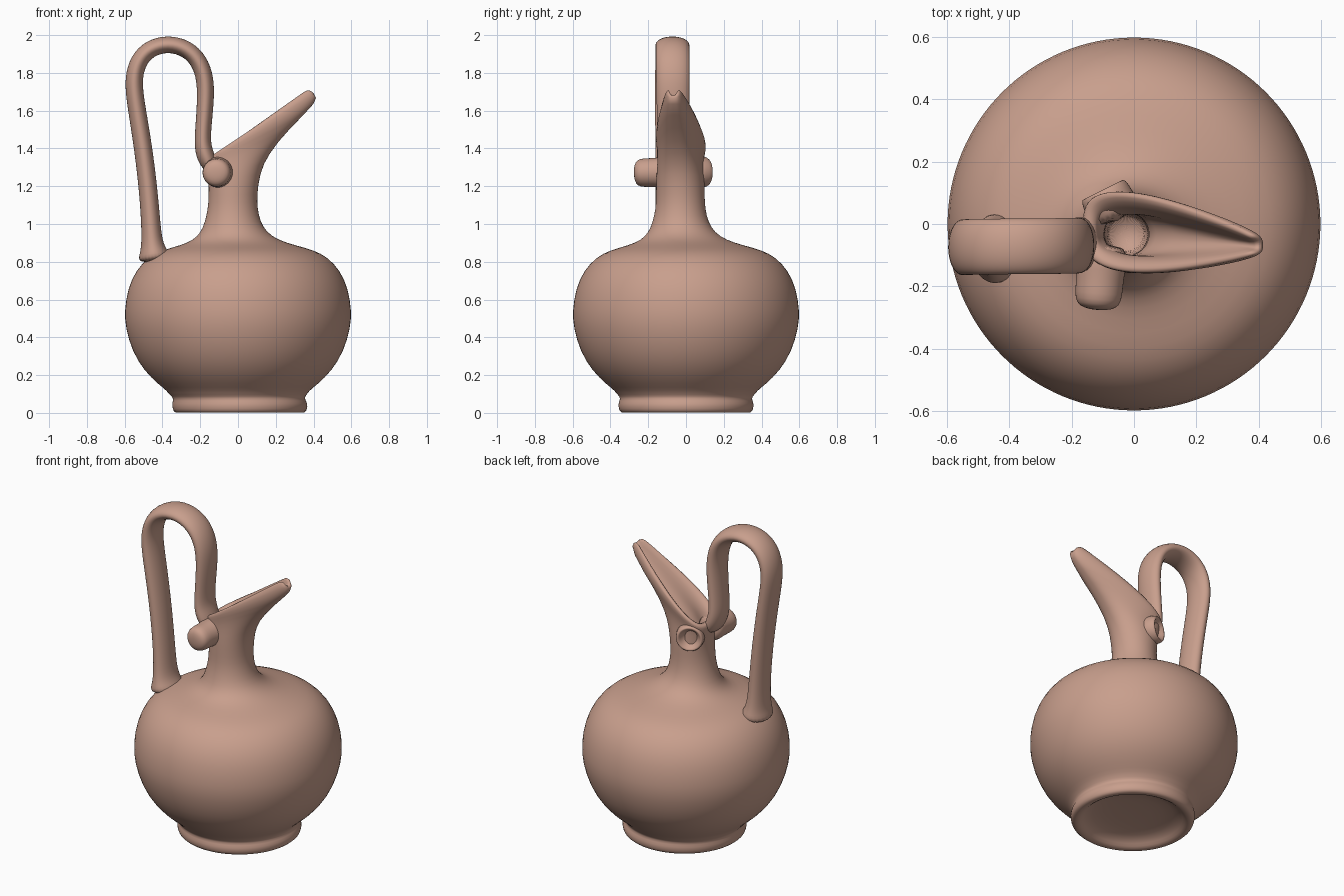
import bpy, bmesh, math
from mathutils import Vector

clay = bpy.data.materials.new("terracotta_clay")
clay.diffuse_color = (0.58, 0.345, 0.265, 1)


def lerp(a, b, t):
    return a + (b - a) * t


def loft(name, rings, levels=1):
    """Skin a list of equal-length closed rings, cap both ends, smooth."""
    bm = bmesh.new()
    vs = [[bm.verts.new(p) for p in r] for r in rings]
    n = len(rings[0])
    for a, b in zip(vs, vs[1:]):
        for i in range(n):
            j = (i + 1) % n
            bm.faces.new((a[i], a[j], b[j], b[i]))
    bm.faces.new(vs[0][::-1])
    bm.faces.new(vs[-1])
    bmesh.ops.recalc_face_normals(bm, faces=bm.faces)
    for f in bm.faces:
        f.smooth = True
    me = bpy.data.meshes.new(name)
    bm.to_mesh(me)
    bm.free()
    me.materials.append(clay)
    ob = bpy.data.objects.new(name, me)
    bpy.context.collection.objects.link(ob)
    if levels:
        m = ob.modifiers.new("smooth", 'SUBSURF')
        m.levels = m.render_levels = levels
    return ob


def ring(back, front, wb, wf, yb, yf, p=1.0, notch=0.0, n=64):
    """Tilted ring from a back (x, z) to a front (x, z) point, tapering in width."""
    pts = []
    for i in range(n):
        a = 2 * math.pi * i / n
        c, s = math.cos(a), math.sin(a)
        t = (1 + c) / 2
        z = lerp(back[1], front[1], t)
        if c > 0:
            z -= notch * c ** 24
        y = lerp(yb, yf, t) + lerp(wb, wf, t) * math.copysign(abs(s) ** p, s)
        pts.append((lerp(back[0], front[0], t), y, z))
    return pts


def circle(r, z, cx=0.0, cy=0.0):
    return ring((cx - r, z), (cx + r, z), r, r, cy, cy)


# Body: hollowed foot, round belly, shoulder and off-centre neck
profile = [
    (0.10, 0.06, 0.01), (0.25, 0.05, 0.01), (0.29, 0.02, 0.01), (0.31, 0.0, 0.01),
    (0.347, 0.0, 0.01), (0.356, 0.02, 0.01), (0.36, 0.05, 0.01), (0.345, 0.078, 0.005),
    (0.362, 0.095, 0), (0.378, 0.118, 0), (0.42, 0.15, 0), (0.50, 0.225, 0),
    (0.562, 0.33, 0), (0.596, 0.45, 0), (0.602, 0.54, 0), (0.584, 0.66, 0),
    (0.54, 0.755, 0), (0.475, 0.825, 0), (0.40, 0.862, 0), (0.30, 0.888, 0),
    (0.225, 0.915, -0.012), (0.175, 0.955, -0.022), (0.147, 1.01, -0.028), (0.131, 1.08, -0.028)]
rings = [circle(r, z, cx, min(cx, 0) * 1.05) for r, z, cx in profile]

# Neck widening into the slanted spout, over the rim, and down the inside
rings += [
    ring((-0.155, 1.15), (0.10, 1.15), 0.128, 0.128, -0.03, -0.03),
    ring((-0.155, 1.22), (0.115, 1.27), 0.135, 0.12, -0.025, -0.035, 0.92),
    ring((-0.16, 1.27), (0.16, 1.37), 0.142, 0.095, -0.02, -0.045, 0.82),
    ring((-0.165, 1.31), (0.27, 1.505), 0.155, 0.072, -0.015, -0.055, 0.72),
    ring((-0.165, 1.335), (0.43, 1.655), 0.17, 0.064, -0.012, -0.068, 0.62),
    ring((-0.16, 1.355), (0.405, 1.74), 0.165, 0.057, -0.012, -0.068, 0.6, 0.055),
    ring((-0.12, 1.355), (0.385, 1.73), 0.125, 0.036, -0.015, -0.068, 0.6, 0.055),
    ring((-0.115, 1.32), (0.365, 1.645), 0.10, 0.022, -0.02, -0.066, 0.7),
    ring((-0.10, 1.29), (0.20, 1.46), 0.078, 0.045, -0.03, -0.045, 0.9),
    circle(0.07, 1.27, -0.025, -0.032), circle(0.07, 1.22, -0.025, -0.032),
    circle(0.07, 0.2, -0.025, -0.032), circle(0.068, 0.15, -0.025, -0.032)]
loft("jug_body_and_spout", rings)

# Handle: flat strap, (x, z, half thickness, half width), flared at its foot
path = [
    (-0.44, 0.80, 0.10, 0.125), (-0.449, 0.86, 0.068, 0.105), (-0.457, 0.92, 0.054, 0.092),
    (-0.464, 1.05, 0.05, 0.085), (-0.485, 1.28, 0.049, 0.085), (-0.52, 1.52, 0.048, 0.088),
    (-0.548, 1.68, 0.047, 0.09), (-0.552, 1.78, 0.047, 0.09), (-0.528, 1.865, 0.047, 0.09),
    (-0.47, 1.93, 0.047, 0.09), (-0.37, 1.958, 0.046, 0.09), (-0.27, 1.93, 0.047, 0.09),
    (-0.205, 1.865, 0.047, 0.09), (-0.172, 1.77, 0.047, 0.09), (-0.171, 1.65, 0.045, 0.088),
    (-0.185, 1.5, 0.042, 0.085), (-0.188, 1.41, 0.045, 0.088), (-0.165, 1.34, 0.05, 0.09),
    (-0.135, 1.28, 0.03, 0.07)]
strap = []
for k, (x, z, th, w) in enumerate(path):
    a, b = path[max(k - 1, 0)], path[min(k + 1, len(path) - 1)]
    d = Vector((b[0] - a[0], 0, b[1] - a[1])).normalized()
    side = Vector((d.z, 0, -d.x))
    cy = lerp(-0.08, -0.065, k / (len(path) - 1))
    strap.append([Vector((x, cy, z)) + side * th * math.cos(t) + Vector((0, w * math.sin(t), 0))
                  for t in (2 * math.pi * i / 24 for i in range(24))])
loft("handle", strap, 2)


def knob(name, base, direction, prof):
    """Small turned boss: prof is (radius, distance along direction)."""
    d = Vector(direction).normalized()
    u = d.cross(Vector((0, 0, 1))).normalized()
    v = d.cross(u)
    loft(name, [[Vector(base) + d * h + r * (u * math.cos(t) + v * math.sin(t))
                 for t in (2 * math.pi * i / 24 for i in range(24))] for r, h in prof])


# Round boss on the front side of the neck
knob("front_boss", (-0.10, -0.06, 1.275), (-0.08, -1, -0.02),
     [(0.08, 0), (0.084, 0.06), (0.076, 0.11), (0.077, 0.165), (0.07, 0.198),
      (0.045, 0.212), (0.012, 0.216)])
# Matching broken stub with a hollow face on the back
knob("back_stub", (-0.05, 0.01, 1.275), (-0.45, 0.9, 0),
     [(0.085, 0), (0.085, 0.07), (0.08, 0.108), (0.068, 0.115), (0.056, 0.1),
      (0.035, 0.076), (0.01, 0.07)])
